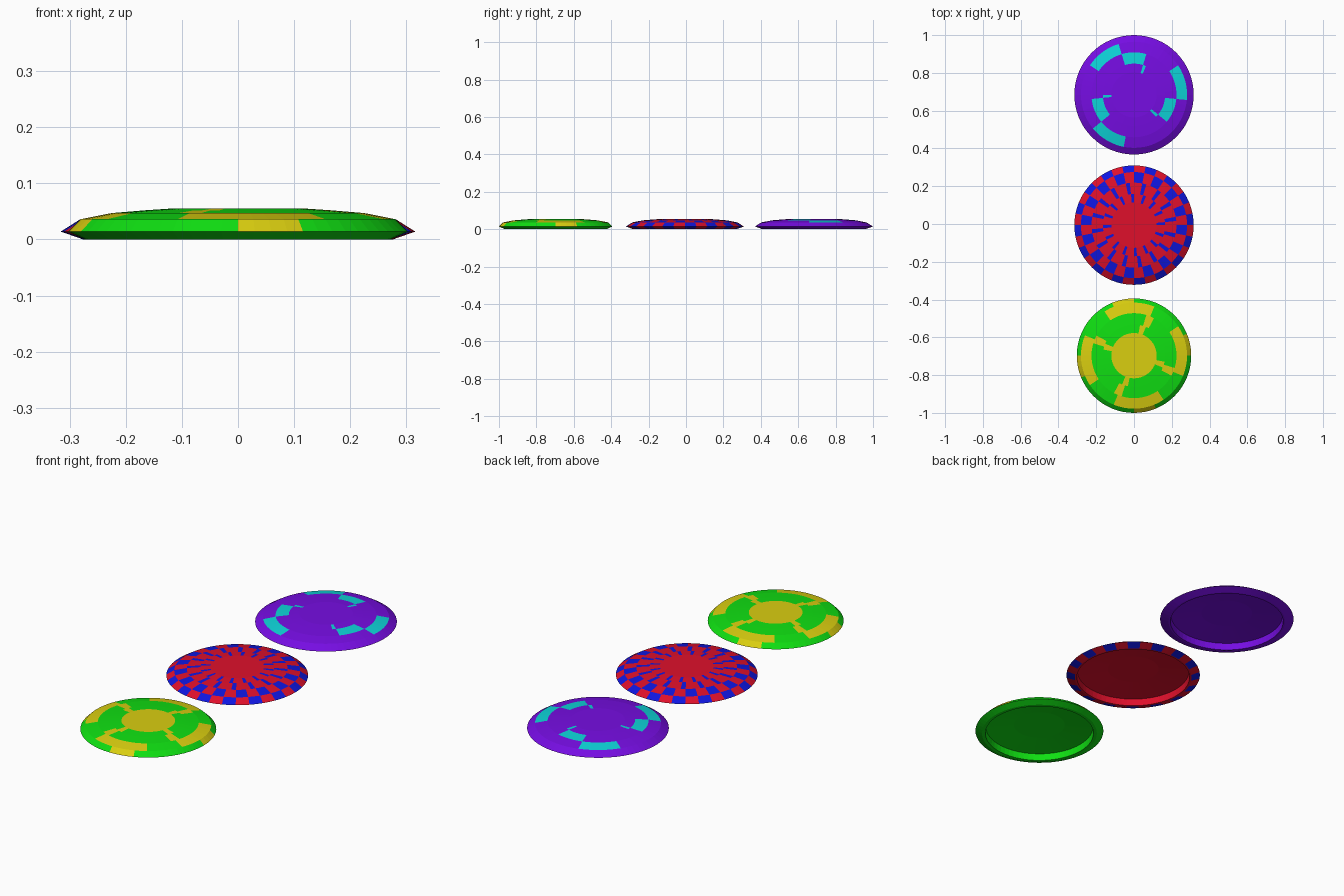
import bpy, bmesh, math

if "Cube" in bpy.data.objects:
    bpy.data.objects.remove(bpy.data.objects["Cube"])


def material(name, rgb):
    m = bpy.data.materials.new(name)
    m.diffuse_color = (*rgb, 1)
    m.use_nodes = True
    m.node_tree.nodes["Principled BSDF"].inputs["Base Color"].default_value = m.diffuse_color
    return m


def make_disc(name, y, rim, lip, colours, accent, centre_accent=False):
    """Lathe a hollow throwing disc; accent(band, i) picks the second colour."""
    segs = 64
    # profile from crown, over the rim, round the lip and back under the crown
    profile = [(0.12, 0.055), (0.165, 0.052), (0.225, 0.047), (0.281, 0.036),
               (rim, 0.014), (lip[0], 0.0), (lip[1], 0.0),
               (lip[1] - 0.003, 0.034), (0.12, 0.046)]
    bm = bmesh.new()
    rings = []
    for r, z in profile:
        rings.append([bm.verts.new((r * math.cos(2 * math.pi * i / segs),
                                    r * math.sin(2 * math.pi * i / segs), z))
                      for i in range(segs)])
    for band in range(len(rings) - 1):
        a, b = rings[band], rings[band + 1]
        for i in range(segs):
            j = (i + 1) % segs
            f = bm.faces.new((a[i], b[i], b[j], a[j]))
            f.material_index = int(accent(band, i))
    # flat crown and its underside
    bm.faces.new(rings[0]).material_index = int(centre_accent)
    bm.faces.new(rings[-1][::-1])
    me = bpy.data.meshes.new(name)
    bm.to_mesh(me)
    bm.free()
    for m in colours:
        me.materials.append(m)
    ob = bpy.data.objects.new(name, me)
    ob.location.y = y
    bpy.context.collection.objects.link(ob)


# bands: 0 inner, 1 middle, 2 outer, 3 upper rim, 4 lower rim
def four_arms(band, i):
    spans = {0: (12, 14), 1: (11, 13), 2: (12, 22), 3: (16, 20)}
    if band not in spans:
        return False
    start, end = spans[band]
    return (i - start) % 16 < end - start


def swirl_stripes(band, i):
    spans = {0: (0,), 1: (1,), 2: (2, 3), 3: (0, 1), 4: (0, 1)}
    return i % 4 in spans.get(band, ())


def three_hooks(band, i):
    spans = {0: (12, 13), 1: (13, 19), 2: (19, 26)}
    if band not in spans:
        return False
    start, end = spans[band]
    return any((i - start - turn) % 64 < end - start for turn in (0, 20, 44))


green = material("green", (0.005, 0.74, 0.006))
yellow = material("yellow", (0.70, 0.62, 0.005))
red = material("red", (0.74, 0.005, 0.024))
blue = material("blue", (0.005, 0.008, 0.74))
purple = material("purple", (0.18, 0.004, 0.76))
cyan = material("cyan", (0.004, 0.66, 0.69))

make_disc("green_disc", -0.697, 0.303, (0.272, 0.256), (green, yellow), four_arms, True)
make_disc("red_disc", -0.006, 0.316, (0.276, 0.267), (red, blue), swirl_stripes)
make_disc("purple_disc", 0.684, 0.316, (0.276, 0.267), (purple, cyan), three_hooks)
